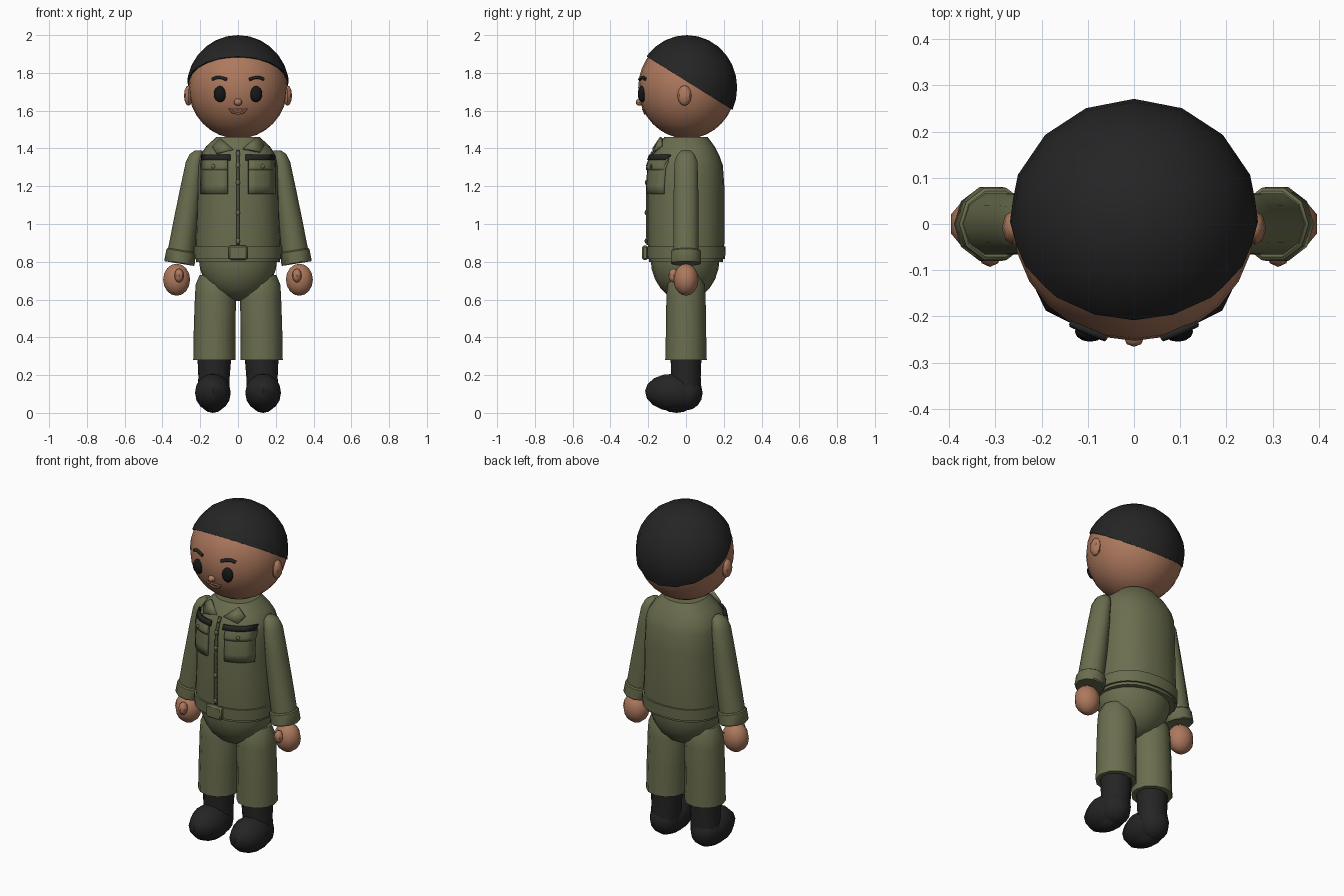
import bpy, bmesh, math
from mathutils import Matrix, Vector

if "Cube" in bpy.data.objects:
    bpy.data.objects.remove(bpy.data.objects["Cube"])


def material(name, rgb):
    m = bpy.data.materials.new(name)
    m.diffuse_color = (*rgb, 1)
    m.use_nodes = True
    m.node_tree.nodes["Principled BSDF"].inputs["Base Color"].default_value = m.diffuse_color
    return m


SKIN = material("brown skin", (0.42, 0.19, 0.11))
LIPS = material("lip brown", (0.33, 0.13, 0.08))
GREEN = material("olive cloth", (0.145, 0.155, 0.077))
TRIM = material("dark olive trim", (0.075, 0.08, 0.042))
BLACK = material("soft black", (0.018, 0.018, 0.018))
EYE = material("eye black", (0.008, 0.008, 0.008))


def finish(name, bm, mat, angle=40):
    me = bpy.data.meshes.new(name)
    bm.to_mesh(me)
    bm.free()
    me.materials.append(mat)
    for p in me.polygons:
        p.use_smooth = True
    me.set_sharp_from_angle(angle=math.radians(angle))
    ob = bpy.data.objects.new(name, me)
    bpy.context.collection.objects.link(ob)
    return ob


def ball(name, loc, size, mat, seg=12, rings=8, tilt=0, cut=None):
    bm = bmesh.new()
    bmesh.ops.create_uvsphere(bm, u_segments=seg, v_segments=rings, radius=1)
    bm.transform(Matrix.Translation(loc) @ Matrix.Rotation(tilt, 4, 'X')
                 @ Matrix.Diagonal((*size, 1)))
    if cut:  # keep only the side the plane normal points at
        bmesh.ops.bisect_plane(bm, geom=bm.verts[:] + bm.edges[:] + bm.faces[:],
                               plane_co=cut[0], plane_no=cut[1], clear_inner=True)
        bmesh.ops.holes_fill(bm, edges=[e for e in bm.edges if e.is_boundary])
    return finish(name, bm, mat)


def loft(name, rings, mat, seg=12, power=2.0, angle=40):
    """Capped tube through rings of (cx, cy, z, rx, ry)."""
    bm = bmesh.new()
    loops = []
    for cx, cy, z, rx, ry in rings:
        loop = []
        for i in range(seg):
            a = 2 * math.pi * i / seg
            c, s = math.cos(a), math.sin(a)
            loop.append(bm.verts.new((
                cx + rx * math.copysign(abs(c) ** (2 / power), c),
                cy + ry * math.copysign(abs(s) ** (2 / power), s), z)))
        loops.append(loop)
    for a, b in zip(loops, loops[1:]):
        for i in range(seg):
            j = (i + 1) % seg
            bm.faces.new((a[i], a[j], b[j], b[i]))
    bm.faces.new(loops[0])
    bm.faces.new(loops[-1])
    bmesh.ops.recalc_face_normals(bm, faces=bm.faces[:])
    return finish(name, bm, mat, angle)


def tube(name, points, radius, mat):
    cu = bpy.data.curves.new(name, 'CURVE')
    cu.dimensions = '3D'
    cu.bevel_depth = radius
    cu.bevel_resolution = 1
    cu.use_fill_caps = True
    sp = cu.splines.new('POLY')
    sp.points.add(len(points) - 1)
    for p, co in zip(sp.points, points):
        p.co = (*co, 1)
    cu.materials.append(mat)
    bpy.context.collection.objects.link(bpy.data.objects.new(name, cu))


# Torso profile: z, half width, half depth
TORSO = [(0.80, 0.222, 0.195), (0.90, 0.226, 0.203), (1.05, 0.220, 0.203),
         (1.20, 0.217, 0.203), (1.31, 0.214, 0.195), (1.36, 0.203, 0.178),
         (1.41, 0.170, 0.152), (1.46, 0.115, 0.115)]
POWER = 2.3


def chest_y(x, z):
    for (z0, a0, b0), (z1, a1, b1) in zip(TORSO, TORSO[1:]):
        if z0 <= z <= z1:
            t = (z - z0) / (z1 - z0)
            rx, ry = a0 + t * (a1 - a0), b0 + t * (b1 - b0)
            return -ry * max(0, 1 - abs(x / rx) ** POWER) ** (1 / POWER)
    return 0


def patch(name, x0, x1, z0, z1, mat, lift, thick, nx=4, nz=4):
    """Cloth plate that follows the chest."""
    bm = bmesh.new()
    grid = [[bm.verts.new((x, chest_y(x, z) - lift, z))
             for x in [x0 + (x1 - x0) * i / nx for i in range(nx + 1)]]
            for z in [z0 + (z1 - z0) * k / nz for k in range(nz + 1)]]
    for a, b in zip(grid, grid[1:]):
        for i in range(nx):
            bm.faces.new((a[i], a[i + 1], b[i + 1], b[i]))
    ob = finish(name, bm, mat)
    mod = ob.modifiers.new("thickness", 'SOLIDIFY')
    mod.thickness = thick
    mod.offset = 0
    return ob


# Head and hair
HEAD = Vector((0, 0.005, 1.722))
ball("head", HEAD, (0.262, 0.258, 0.270), SKIN, 24, 16)
ball("hair", HEAD, (0.272, 0.266, 0.278), BLACK, 16, 14,
     cut=((0, 0, 1.757), (0, 0.28, 0.45)))


def face_y(x, z):
    return HEAD.y - 0.258 * math.sqrt(1 - (x / 0.262) ** 2 - ((z - HEAD.z) / 0.27) ** 2)


# Face
ball("nose", (0, -0.246, 1.645), (0.022, 0.02, 0.019), SKIN, 8, 6)
smile = [(-0.045, 1.611), (-0.03, 1.592), (0, 1.584), (0.03, 1.592), (0.045, 1.611)]
tube("mouth", [(x, face_y(x, z) - 0.001, z) for x, z in smile], 0.006, LIPS)
upper = [(-0.035, 1.603), (-0.012, 1.608), (0, 1.604), (0.012, 1.608), (0.035, 1.603)]
tube("upper_lip", [(x, face_y(x, z), z) for x, z in upper], 0.005, SKIN)

# Shirt, belt and trouser seat
loft("shirt", [(0, 0, z, a, b) for z, a, b in TORSO], GREEN, 24, POWER)
loft("belt", [(0, 0, 0.815, 0.234, 0.207), (0, 0, 0.88, 0.236, 0.210)],
     GREEN, 24, POWER)
bm = bmesh.new()
bmesh.ops.create_cube(bm, size=1, matrix=Matrix.Translation((0, -0.217, 0.848))
                      @ Matrix.Diagonal((0.10, 0.03, 0.075, 1)))
bmesh.ops.bevel(bm, geom=bm.edges[:], offset=0.008, segments=1, affect='EDGES')
finish("buckle", bm, GREEN)
ball("trouser_seat", (0, -0.005, 0.82), (0.208, 0.183, 0.228), GREEN, 20, 12)

# Zip and its studs
patch("zip", -0.008, 0.008, 0.89, 1.39, TRIM, 0.003, 0.009, 1, 14)
for z in (0.91, 1.06, 1.22, 1.31, 1.37):
    ball("zip_stud", (0, chest_y(0, z) - 0.008, z), (0.011, 0.008, 0.014), GREEN, 8, 6)

for s in (-1, 1):
    # Eyes, brows and ears
    ball("eye", (s * 0.095, -0.233, 1.688), (0.033, 0.022, 0.043), EYE, 12, 8)
    brow = [(0.060, 1.765), (0.085, 1.774), (0.112, 1.776), (0.136, 1.766)]
    tube("brow", [(s * x, face_y(x, z) - 0.003, z) for x, z in brow], 0.009, BLACK)
    ball("ear", (s * 0.262, -0.008, 1.68), (0.024, 0.037, 0.054), SKIN, 8, 6)

    # Chest pockets, flaps, tapes and buttons
    lo, hi = sorted((s * 0.055, s * 0.192))
    patch("pocket", lo, hi, 1.16, 1.335, GREEN, 0.006, 0.014)
    patch("pocket_flap", lo, hi, 1.285, 1.345, GREEN, 0.013, 0.012)
    lo, hi = sorted((s * 0.04, s * 0.19))
    patch("chest_tape", lo, hi, 1.337, 1.366, BLACK, 0.017, 0.012, 4, 1)
    ball("pocket_button", (s * 0.13, chest_y(0.13, 1.305) - 0.019, 1.305),
         (0.012, 0.008, 0.012), GREEN, 8, 6)

    # Collar flap
    bm = bmesh.new()
    bm.faces.new([bm.verts.new((s * x, y, z)) for x, y, z in
                  ((0.025, -0.165, 1.395), (0.095, -0.125, 1.455),
                   (0.138, -0.125, 1.412), (0.115, -0.165, 1.378))])
    collar = finish("collar", bm, GREEN)
    collar.modifiers.new("thickness", 'SOLIDIFY').thickness = 0.015

    # Sleeve, cuff, hand and thumb
    loft("sleeve", [(s * 0.304, 0, 0.84, 0.072, 0.070),
                    (s * 0.275, 0, 1.02, 0.066, 0.070),
                    (s * 0.246, 0, 1.20, 0.058, 0.068),
                    (s * 0.228, 0, 1.33, 0.048, 0.064),
                    (s * 0.218, 0, 1.37, 0.038, 0.048),
                    (s * 0.208, 0, 1.39, 0.018, 0.025)], GREEN, 10, angle=50)
    cuff = loft("cuff", [(0, 0, -0.036, 0.077, 0.078), (0, 0, -0.03, 0.081, 0.084),
                         (0, 0, 0.03, 0.079, 0.082), (0, 0, 0.036, 0.073, 0.075)],
                GREEN, 10)
    cuff.location = (s * 0.305, 0, 0.826)
    cuff.rotation_euler.y = -s * 0.16
    ball("hand", (s * 0.325, 0, 0.705), (0.075, 0.066, 0.085), SKIN, 10, 8)
    ball("thumb", (s * 0.312, -0.066, 0.727), (0.025, 0.027, 0.037), SKIN, 8, 6)

    # Trouser leg
    loft("trouser_leg", [(s * 0.125, 0, 0.28, 0.112, 0.110),
                         (s * 0.124, 0, 0.45, 0.110, 0.106),
                         (s * 0.119, 0, 0.62, 0.109, 0.104),
                         (s * 0.122, 0, 0.68, 0.102, 0.098),
                         (s * 0.128, 0, 0.73, 0.075, 0.075)], GREEN, 12)

    # Boot
    loft("boot_shaft", [(s * 0.13, 0, 0.11, 0.083, 0.080),
                        (s * 0.127, 0, 0.19, 0.083, 0.078),
                        (s * 0.125, 0, 0.30, 0.090, 0.082)], BLACK, 12)
    ball("boot_foot", (s * 0.133, -0.065, 0.107), (0.099, 0.152, 0.100), BLACK,
         10, 8, tilt=-0.06)
    ball("boot_heel", (s * 0.133, 0.0, 0.105), (0.088, 0.088, 0.092), BLACK, 10, 8)
    ball("boot_sole", (s * 0.133, -0.05, 0.075), (0.075, 0.10, 0.075), BLACK, 10, 8)
